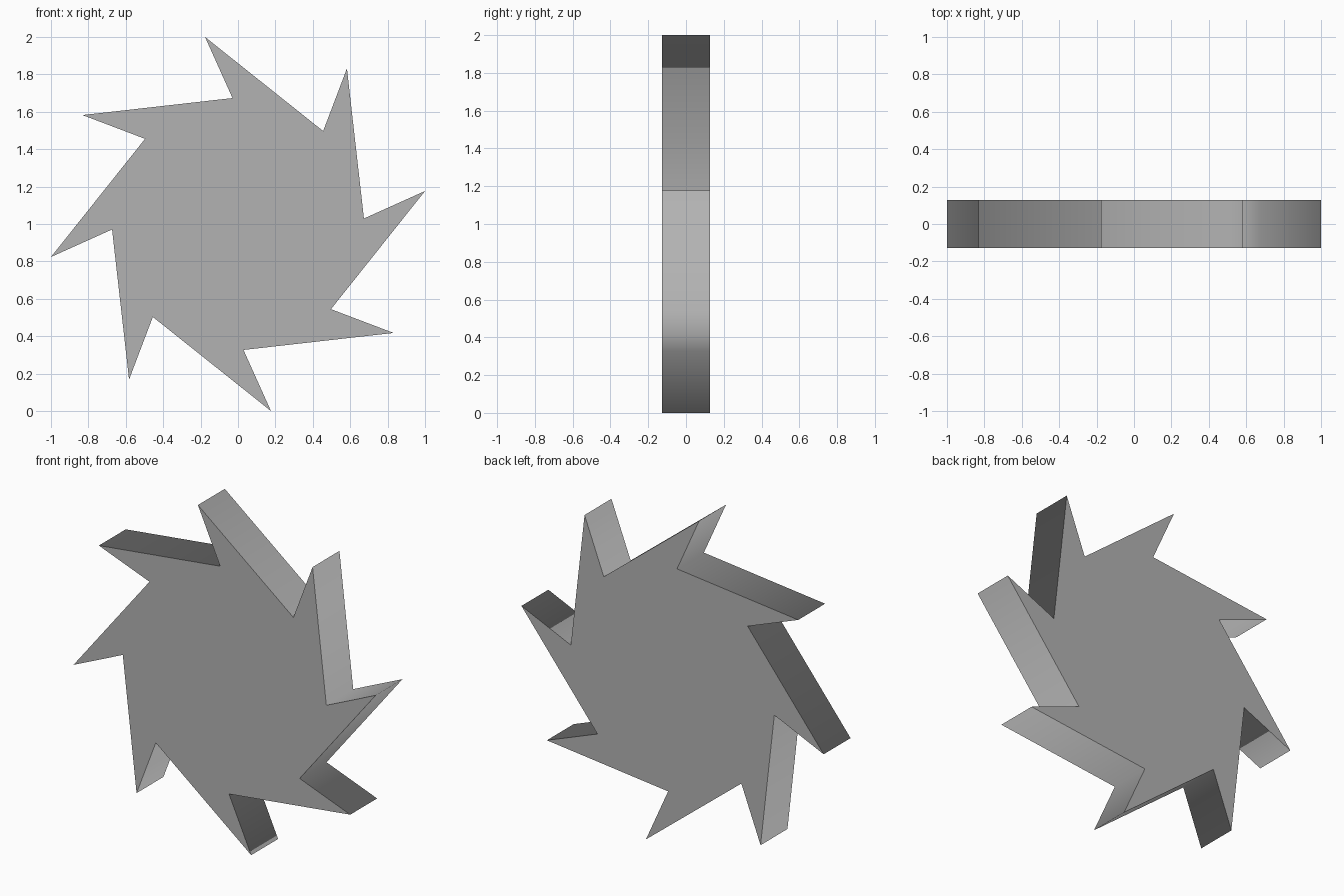
import bpy, bmesh
from math import cos, sin, radians

if "Cube" in bpy.data.objects:
    bpy.data.objects.remove(bpy.data.objects["Cube"])

TEETH = 8
TIP_R, ROOT_R = 1.0154, 0.674        # tooth tip and notch radii
TIP_A, ROOT_A = 10.0, 2.5            # their angles; each tip overhangs its notch
THICK = 0.254

bm = bmesh.new()

# Swept-tooth outline in the xz plane, seen from the front
outline = []
for i in range(TEETH):
    for r, a in ((TIP_R, TIP_A), (ROOT_R, ROOT_A)):
        t = radians(a + i * 360 / TEETH)
        outline.append(bm.verts.new((r * cos(t), -THICK / 2, 1 + r * sin(t))))
front = bm.faces.new(outline)

# Extrude backwards to a solid plate
ext = bmesh.ops.extrude_face_region(bm, geom=[front], use_keep_orig=True)
back = [v for v in ext["geom"] if isinstance(v, bmesh.types.BMVert)]
bmesh.ops.translate(bm, verts=back, vec=(0, THICK, 0))
bmesh.ops.recalc_face_normals(bm, faces=bm.faces[:])

# Rim is shaded smooth all the way round, the two flat caps stay crisp
for f in bm.faces:
    f.smooth = len(f.verts) == 4
    if not f.smooth:
        for e in f.edges:
            e.smooth = False

mesh = bpy.data.meshes.new("toothed_wheel")
bm.to_mesh(mesh)
bm.free()
wheel = bpy.data.objects.new("toothed_wheel", mesh)
bpy.context.collection.objects.link(wheel)

# Dark grey finish
grey = bpy.data.materials.new("dark_grey")
grey.diffuse_color = (0.45, 0.45, 0.45, 1)
grey.use_nodes = True
grey.node_tree.nodes["Principled BSDF"].inputs["Base Color"].default_value = grey.diffuse_color
mesh.materials.append(grey)
